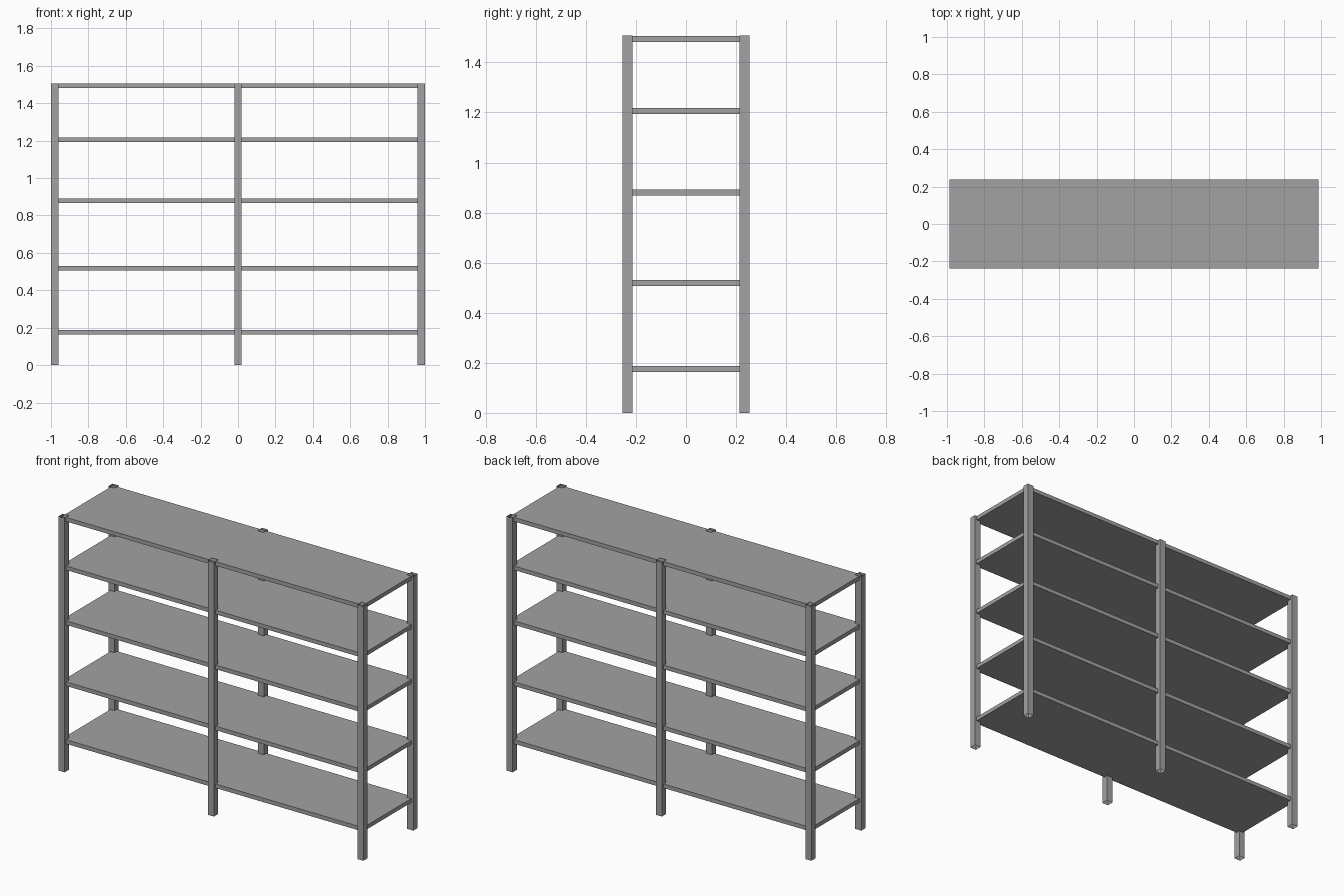
import bpy, bmesh

if "Cube" in bpy.data.objects:
    bpy.data.objects.remove(bpy.data.objects["Cube"])

grey = bpy.data.materials.new("dark_grey_metal")
grey.diffuse_color = (0.36, 0.36, 0.36, 1)
grey.use_nodes = True
grey.node_tree.nodes["Principled BSDF"].inputs["Base Color"].default_value = grey.diffuse_color


def box(name, lo, hi, open_ends=False):
    bm = bmesh.new()
    bmesh.ops.create_cube(bm, size=1)
    for v in bm.verts:
        v.co = [(a + b) / 2 + c * (b - a) for a, b, c in zip(lo, hi, v.co)]
    bm.normal_update()
    if open_ends:
        ends = [f for f in bm.faces if abs(f.normal.z) > 0.5]
        bmesh.ops.delete(bm, geom=ends, context='FACES_ONLY')
    mesh = bpy.data.meshes.new(name)
    bm.to_mesh(mesh)
    bm.free()
    mesh.materials.append(grey)
    obj = bpy.data.objects.new(name, mesh)
    bpy.context.collection.objects.link(obj)
    return obj


# Upright posts: open-ended tubes, three along the front and three along the back
P, H = 0.02, 1.507
for row, y in (("front", -0.234), ("back", 0.234)):
    for side, x in (("left", -0.98), ("middle", 0), ("right", 0.98)):
        box(f"{row}_{side}_post", (x - P, y - P, 0), (x + P, y + P, H), True)

# Full-length shelf boards, slightly inset from the outer post faces
for i, top in enumerate((0.187, 0.53, 0.892, 1.217, 1.505)):
    box(f"shelf_{i + 1}", (-0.987, -0.238, top - 0.024), (0.987, 0.238, top))
